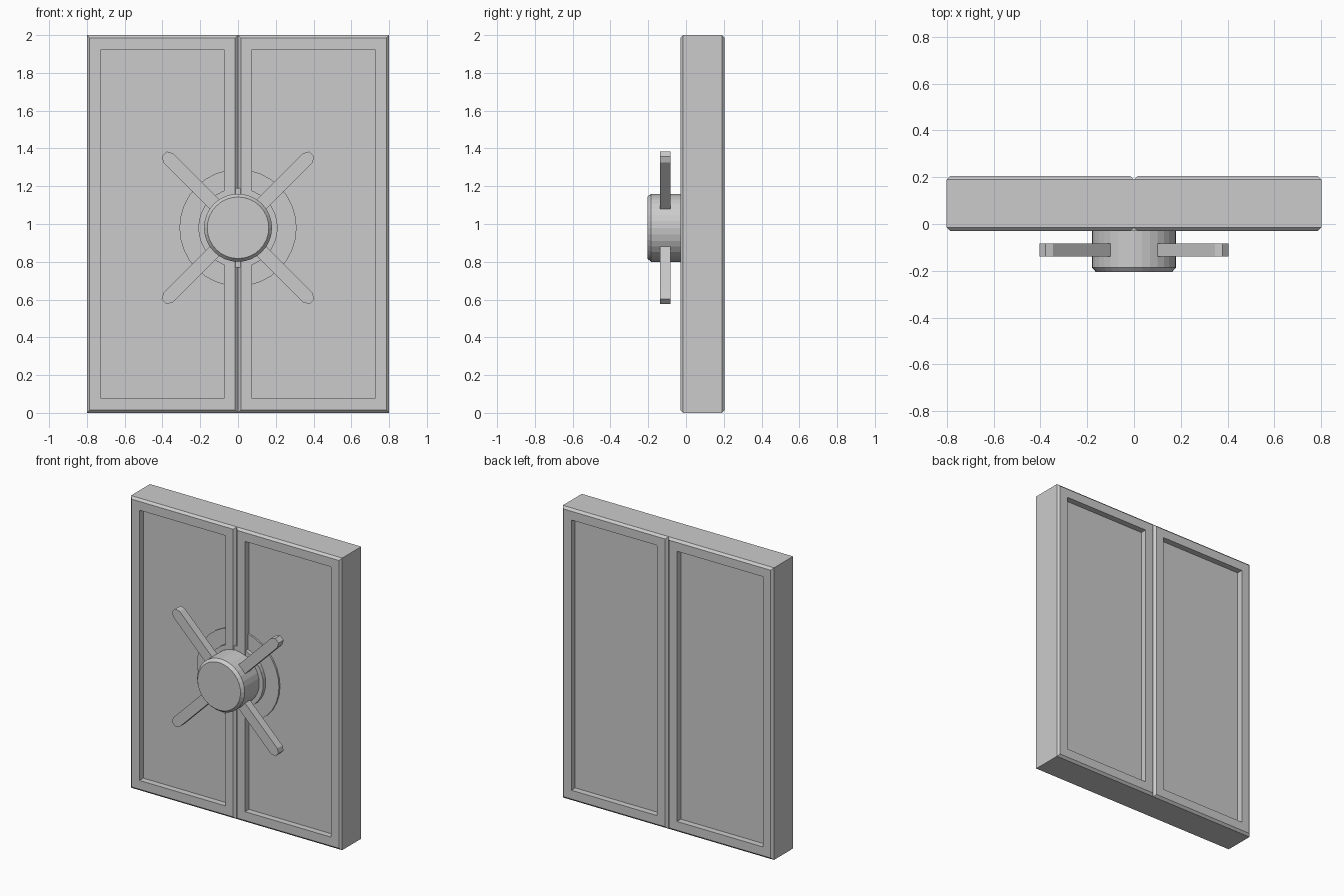
import bpy, bmesh, math
from mathutils import Vector

if "Cube" in bpy.data.objects:
    bpy.data.objects.remove(bpy.data.objects["Cube"])

HUB_Z = 0.98


def loft(name, rings):
    """Skin a list of equal-length closed rings and cap both ends."""
    bm = bmesh.new()
    loops = [[bm.verts.new(p) for p in ring] for ring in rings]
    n = len(loops[0])
    for a, b in zip(loops, loops[1:]):
        for i in range(n):
            j = (i + 1) % n
            bm.faces.new((a[i], a[j], b[j], b[i]))
    bm.faces.new(loops[0][::-1])
    bm.faces.new(loops[-1])
    bmesh.ops.recalc_face_normals(bm, faces=bm.faces)
    mesh = bpy.data.meshes.new(name)
    bm.to_mesh(mesh)
    bm.free()
    obj = bpy.data.objects.new(name, mesh)
    bpy.context.collection.objects.link(obj)
    return obj


def rect(x0, x1, y, inset):
    a, b, lo, hi = x0 + inset, x1 - inset, inset, 2 - inset
    return [(a, y, lo), (b, y, lo), (b, y, hi), (a, y, hi)]


def circle(r, y, n=32):
    return [(r * math.cos(2 * math.pi * i / n), y,
             HUB_Z + r * math.sin(2 * math.pi * i / n)) for i in range(n)]


# Door leaves: chamfered slabs with a recessed panel front and back (y, inset)
profile = [(0.012, 0.075), (-0.03, 0.075), (-0.03, 0.015), (-0.015, 0),
           (0.19, 0), (0.205, 0.015), (0.205, 0.075), (0.163, 0.075)]
for side, x0 in (("left", -0.8), ("right", 0.0)):
    loft(f"{side}_door", [rect(x0, x0 + 0.8, y, d) for y, d in profile])

# Lock base: wide plate in the recess, small collar, then the chamfered hub
loft("base_plate", [circle(0.31, 0.03), circle(0.31, 0.0)])
loft("collar", [circle(0.21, 0.03), circle(0.21, -0.027)])
loft("hub", [circle(0.18, 0.03), circle(0.18, -0.185), circle(0.163, -0.205)])

# Four diagonal handle spokes with clipped tips
outline = [(0.05, -0.035), (0.523, -0.035), (0.553, -0.018),
           (0.553, 0.018), (0.523, 0.035), (0.05, 0.035)]
for k in range(4):
    ang = math.pi / 4 + k * math.pi / 2
    c, s = math.cos(ang), math.sin(ang)
    loft(f"handle_spoke_{k + 1}",
         [[Vector((u * c - v * s, y, HUB_Z + u * s + v * c)) for u, v in outline]
          for y in (-0.138, -0.083)])
